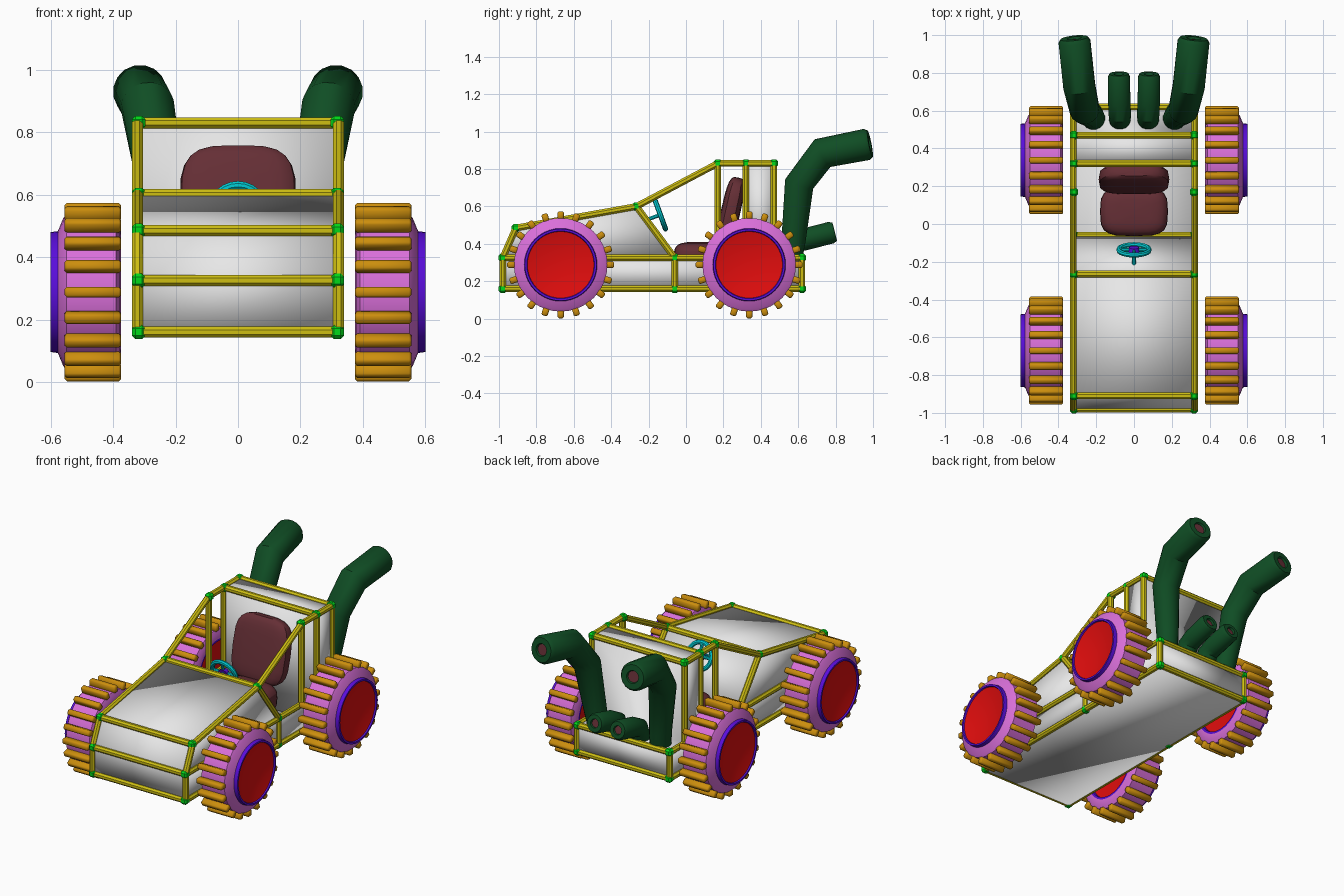
import bpy, bmesh, math
from mathutils import Vector, Matrix

if "Cube" in bpy.data.objects:
    bpy.data.objects.remove(bpy.data.objects["Cube"])

def mat(name, r, g, b):
    m = bpy.data.materials.new(name)
    m.diffuse_color = (r, g, b, 1)
    m.use_nodes = True
    m.node_tree.nodes["Principled BSDF"].inputs["Base Color"].default_value = m.diffuse_color
    return m

YELLOW = mat("frame yellow", .62, .52, .006)
GREEN = mat("joint green", 0, .7, .01)
WHITE = mat("panel white", .8, .8, .8)
PINK = mat("tyre pink", .7, .16, .7)
PURPLE = mat("rim purple", .1, .004, .7)
RED = mat("hub red", .75, .004, .004)
ORANGE = mat("tread orange", .6, .27, .004)
DARK = mat("pipe dark green", .005, .075, .018)
MAROON = mat("seat maroon", .13, .028, .036)
CYAN = mat("steering cyan", 0, .6, .65)

def finish(name, bm, mats, angle=40):
    bmesh.ops.recalc_face_normals(bm, faces=bm.faces)
    me = bpy.data.meshes.new(name)
    bm.to_mesh(me)
    bm.free()
    for m in mats:
        me.materials.append(m)
    me.shade_smooth()
    me.set_sharp_from_angle(angle=math.radians(angle))
    ob = bpy.data.objects.new(name, me)
    bpy.context.collection.objects.link(ob)
    return ob

def sweep(bm, pts, radii, n=8, hole=False):
    """Tube along a path; hole adds a coloured disc inset in the far end."""
    pts = [Vector(p) for p in pts]
    last = len(pts) - 1
    rings = []
    def ring(c, t, r):
        ref = Vector((0, 0, 1)) if abs(t.x) > .9 else Vector((1, 0, 0))
        u = (ref - t * ref.dot(t)).normalized()
        v = t.cross(u)
        rings.append([bm.verts.new(c + r * (u * math.cos(a) + v * math.sin(a)))
                      for a in (math.tau * (i + .5) / n for i in range(n))])
    for i, p in enumerate(pts):
        t = (pts[min(i + 1, last)] - pts[max(i - 1, 0)]).normalized()
        r = radii[i]
        if hole and i == last:
            for back, k in ((.02, 1), (0, .85), (0, .45), (.012, .4)):
                ring(p - t * back, t, r * k)
        else:
            ring(p, t, r)
    for a, b in zip(rings, rings[1:]):
        for i in range(n):
            bm.faces.new((a[i], a[(i + 1) % n], b[(i + 1) % n], b[i]))
    bm.faces.new(rings[0])
    bm.faces.new(rings[-1]).material_index = 1 if hole else 0

# Tubular frame: side outline nodes in (y, z)
W, Z0, Z1, ZT = .322, .16, .325, .83
A, B, C, D = (-.98, Z0), (-.98, Z1), (-.91, .485), (-.265, .6)
E, F, G = (.17, ZT), (.32, ZT), (.47, ZT)
H, I, J = (.47, Z1), (.62, Z1), (.62, Z0)
K, L = (-.06, Z1), (-.06, Z0)
rails = [(A, B), (B, C), (C, D), (D, E), (E, G), (G, H), (I, J), (J, A), (B, I),
         (D, K), (K, L), (E, (.17, Z1)), (F, (.32, Z1))]
bm = bmesh.new()
for s in (-W, W):
    for p, q in rails:
        sweep(bm, [(s, *p), (s, *q)], [.019] * 2)
for p in (A, B, C, D, F, G, I, J, K):
    sweep(bm, [(-W, *p), (W, *p)], [.019] * 2)
finish("frame", bm, [YELLOW], 30)

# Green joints
bm = bmesh.new()
for s in (-1, 1):
    for p in (A, B, C, D, E, F, G, I, J, K, L):
        bmesh.ops.create_cube(bm, size=.044, matrix=Matrix.Translation((s * (W - .004), *p)))
bmesh.ops.bevel(bm, geom=bm.edges[:], offset=.011, segments=1, affect='EDGES')
finish("frame_joints", bm, [GREEN], 20)

# White panels
def thicken(ob, t=.012):
    ob.modifiers.new("thickness", 'SOLIDIFY').thickness = t
    ob.modifiers[0].offset = 0

def sheet(name, profile, w=.318, angle=75):
    bm = bmesh.new()
    rows = [[bm.verts.new((s * w, *p)) for s in (-1, 1)] for p in profile]
    for a, b in zip(rows, rows[1:]):
        bm.faces.new((a[0], a[1], b[1], b[0]))
    thicken(finish(name, bm, [WHITE], angle))

sheet("nose_and_hood", [(-.978, Z0), (-.978, Z1), (-.905, .483), (-.265, .593)])
sheet("dashboard", [(-.265, .59), (-.06, Z1)])
sheet("floor", [(-.98, .149), (.62, .149)])
sheet("rear_deck", [(.62, Z0), (.62, Z1), (.47, Z1), (.47, ZT), (.32, ZT), (.32, Z0)], angle=30)
for s, side in ((-1, "left"), (1, "right")):
    bm = bmesh.new()
    for poly in ([A, B, I, J], [B, C, D, K], [(.32, Z1), H, G, F]):
        bm.faces.new([bm.verts.new((s * .316, *p)) for p in poly])
    thicken(finish(side + "_side_panels", bm, [WHITE]))

# Wheels: lathe profile (x, radius, material of the band that follows)
PROFILE = [(.41, 0, 2), (.395, .18, 1), (.375, .182, 1), (.375, .195, 0), (.378, .225, 0),
           (.39, .25, 0), (.55, .25, 0), (.56, .236, 0), (.577, .195, 1), (.6, .192, 1),
           (.6, .181, 1), (.592, .178, 2), (.575, .11, 2), (.568, 0, 2)]
N, TREADS, ZC = 40, 20, .288
def wheel(name, s, y):
    bm = bmesh.new()
    rows = []
    for x, r, m in PROFILE:
        k = N if r else 1
        rows.append([bm.verts.new((s * x, y + r * math.cos(math.tau * i / N),
                                   ZC + r * math.sin(math.tau * i / N))) for i in range(k)])
    for a, b, (x, r, m) in zip(rows, rows[1:], PROFILE):
        for i in range(N):
            j = (i + 1) % N
            vs = [a[i % len(a)], a[j % len(a)], b[j % len(b)], b[i % len(b)]]
            bm.faces.new(list(dict.fromkeys(vs))).material_index = m
    finish(name, bm, [PINK, PURPLE, RED], 35)
    bm = bmesh.new()
    for i in range(TREADS):
        M = (Matrix.Translation((s * .465, y, ZC)) @ Matrix.Rotation(math.tau * i / TREADS, 4, 'X')
             @ Matrix.Translation((0, 0, .264)) @ Matrix.Diagonal((.18, .034, .044, 1)))
        bmesh.ops.create_cube(bm, size=1, matrix=M)
    bmesh.ops.bevel(bm, geom=bm.edges[:], offset=.007, segments=1, affect='EDGES')
    finish(name + "_treads", bm, [ORANGE], 50)

for s, side in ((-1, "left"), (1, "right")):
    wheel("front_%s_wheel" % side, s, -.67)
    wheel("rear_%s_wheel" % side, s, .338)
    # Exhaust pipes
    bm = bmesh.new()
    sweep(bm, [(s * .215, .56, .32), (s * .225, .575, .42), (s * .262, .605, .72),
               (s * .29, .73, .885), (s * .317, .984, .935)], [.062, .066, .08, .086, .086], 16, True)
    finish(side + "_large_exhaust", bm, [DARK, MAROON], 35)
    bm = bmesh.new()
    sweep(bm, [(s * .075, .555, .32), (s * .075, .585, .4), (s * .078, .64, .425),
               (s * .08, .795, .465)], [.058, .06, .06, .06], 16, True)
    finish(side + "_small_exhaust", bm, [DARK, MAROON], 35)

# Seat: rounded cushions
def cushion(name, loc, half, tilt=0):
    bm = bmesh.new()
    bmesh.ops.create_uvsphere(bm, u_segments=20, v_segments=12, radius=1)
    for v in bm.verts:
        v.co = Vector([math.copysign(abs(c) ** .55, c) * h if abs(c) > 1e-5 else 0
                       for c, h in zip(v.co, half)])
    bm.transform(Matrix.Translation(loc) @ Matrix.Rotation(tilt, 4, 'X'))
    finish(name, bm, [MAROON], 25)

cushion("seat_back", (0, .236, .56), (.187, .052, .2), -.22)
cushion("seat_base", (0, .065, .325), (.18, .13, .085))

# Steering wheel with spokes, column and hub
TILT = Matrix.Translation((0, -.137, .555)) @ Matrix.Rotation(-1.22, 4, 'X')
bm = bmesh.new()
R = [[bm.verts.new(((.08 + .014 * math.cos(b)) * math.cos(a),
                    (.08 + .014 * math.cos(b)) * math.sin(a), .014 * math.sin(b)))
      for b in (math.tau * j / 8 for j in range(8))]
     for a in (math.tau * i / 24 for i in range(24))]
for i in range(24):
    for j in range(8):
        k, l = (i + 1) % 24, (j + 1) % 8
        bm.faces.new((R[i][j], R[k][j], R[k][l], R[i][l]))
sweep(bm, [(-.08, 0, 0), (.08, 0, 0)], [.01] * 2)
sweep(bm, [(0, -.08, 0), (0, 0, 0)], [.01] * 2)
sweep(bm, [(0, 0, -.09), (0, 0, 0)], [.011] * 2)
bm.transform(TILT)
finish("steering_wheel", bm, [CYAN])
bm = bmesh.new()
sweep(bm, [(0, 0, -.012), (0, 0, .014)], [.032, .026], 12)
bm.transform(TILT)
finish("steering_hub", bm, [PURPLE])
